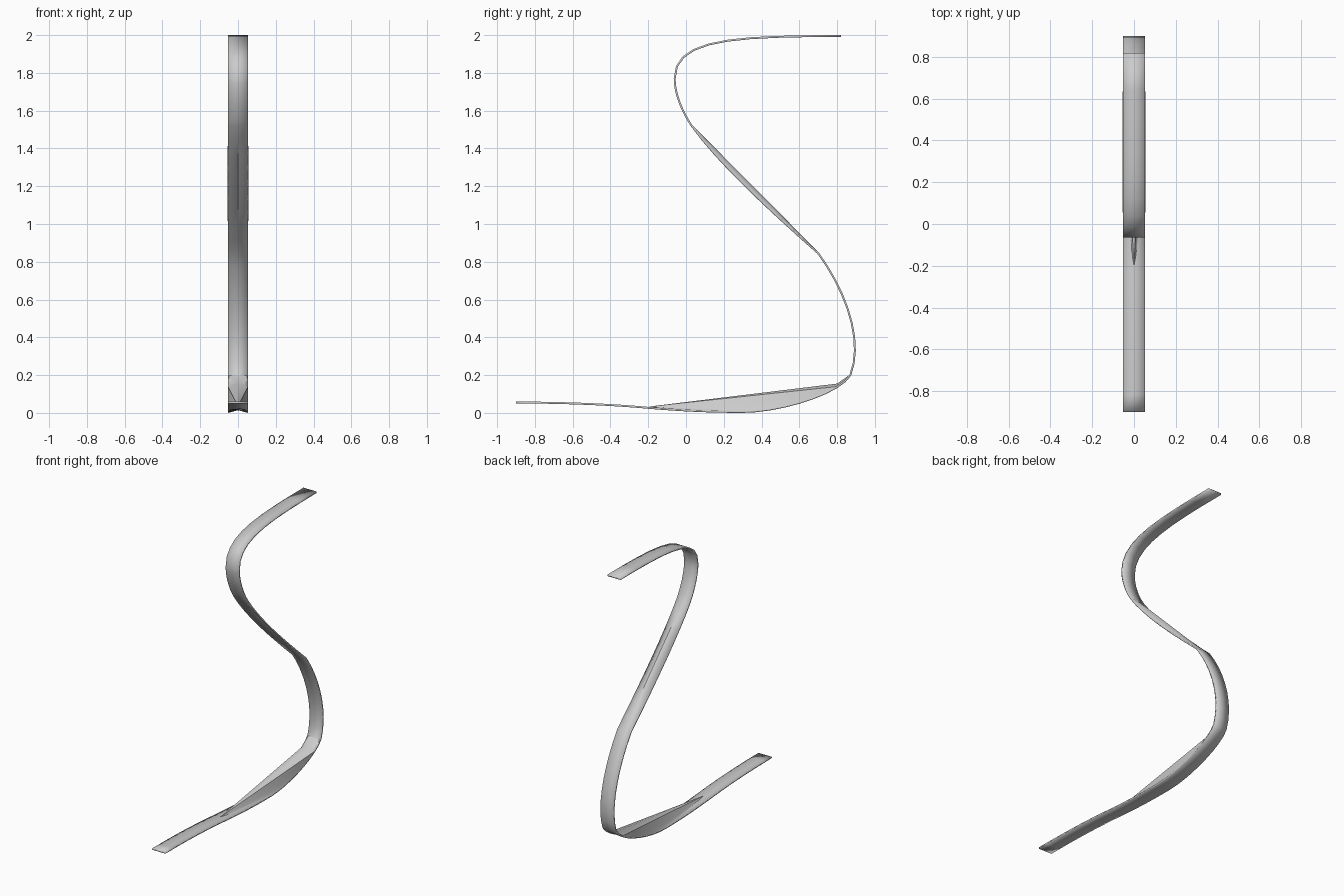
import bpy, bmesh, math
from mathutils import Vector
from mathutils.geometry import interpolate_bezier

if "Cube" in bpy.data.objects:
    bpy.data.objects.remove(bpy.data.objects["Cube"])

HALF_WIDTH = 0.053
THICKNESS = 0.01
STEPS = 9

grey = bpy.data.materials.new("plain grey")
grey.use_nodes = True
grey.diffuse_color = (0.6, 0.6, 0.6, 1)
grey.node_tree.nodes["Principled BSDF"].inputs["Base Color"].default_value = grey.diffuse_color


def side(y, z, x=0):
    return Vector((x, y, z))


def finish(name, bm):
    mesh = bpy.data.meshes.new(name)
    bm.to_mesh(mesh)
    bm.free()
    mesh.materials.append(grey)
    obj = bpy.data.objects.new(name, mesh)
    bpy.context.collection.objects.link(obj)
    bpy.ops.object.select_all(action='DESELECT')
    obj.select_set(True)
    bpy.context.view_layer.objects.active = obj
    bpy.ops.object.shade_smooth_by_angle(angle=math.radians(30))
    return obj


# Side profile: incoming handle, knot, outgoing handle
knots = [
    (None, (-0.9, 0.055), (-0.65, 0.055)),
    ((-0.4, 0.045), (-0.2, 0.027), (0, 0.01)),
    ((0.15, 0.005), (0.3, 0.005), (0.5, 0.005)),
    ((0.81, 0.1), (0.87, 0.2), (0.94, 0.38)),
    ((0.85, 0.64), (0.7, 0.845), (0.48, 1.04)),
    ((0.18, 1.31), (0.03, 1.52), (-0.03, 1.61)),
    ((-0.06, 1.7), (-0.06, 1.77), (-0.06, 1.98)),
    ((0.25, 1.995), (0.82, 1.995), None),
]
path = []
for a, b in zip(knots, knots[1:]):
    path += interpolate_bezier(side(*a[1]), side(*a[2]), side(*b[0]), side(*b[1]), STEPS + 1)[:-1]
path.append(side(*knots[-1][1]))

# Centre line: straight chord on the long diagonal, slight arch at the foot
centre = [p.copy() for p in path]
start, end = 4 * STEPS, 5 * STEPS
for i in range(start, end + 1):
    centre[i] = path[start].lerp(path[end], (i - start) / STEPS)
for i in range(STEPS, 3 * STEPS + 1):
    centre[i].z += 0.014 * math.sin(math.pi * (i - STEPS) / (2 * STEPS))

# Ribbon
bm = bmesh.new()
across = Vector((HALF_WIDTH, 0, 0))
rows = [[bm.verts.new(v) for v in (p - across, c, p + across)] for p, c in zip(path, centre)]
for r, s in zip(rows, rows[1:]):
    for k in range(2):
        bm.faces.new((r[k], r[k + 1], s[k + 1], s[k]))
bmesh.ops.recalc_face_normals(bm, faces=bm.faces)
ribbon = finish("ribbon", bm)
solid = ribbon.modifiers.new("thickness", 'SOLIDIFY')
solid.thickness = THICKNESS
solid.offset = 0

# Folded web spanning the lower bend, fanned from its tip and its rear peak
bm = bmesh.new()
tip = bm.verts.new(path[STEPS] + side(0, 0.006))
peak = bm.verts.new(side(0.8, 0.155))
bend = [p for p in path[STEPS:3 * STEPS + 1] if p.y > 0.05]
for sign in (-1, 1):
    rim = [bm.verts.new(p + across * sign + side(0, 0.004)) for p in bend]
    turn = max(i for i, p in enumerate(bend) if p.y < 0.82)
    fan = [(tip, rim[i], rim[i + 1]) for i in range(turn)]
    fan.append((tip, rim[turn], peak))
    fan += [(peak, rim[i], rim[i + 1]) for i in range(turn, len(rim) - 1)]
    if sign > 0:
        back = (peak, rim[-1], first_end)
    else:
        first_end = rim[-1]
    for tri in fan:
        bm.faces.new(tri if sign > 0 else tri[::-1])
bm.faces.new(back)
finish("folded_web", bm)
